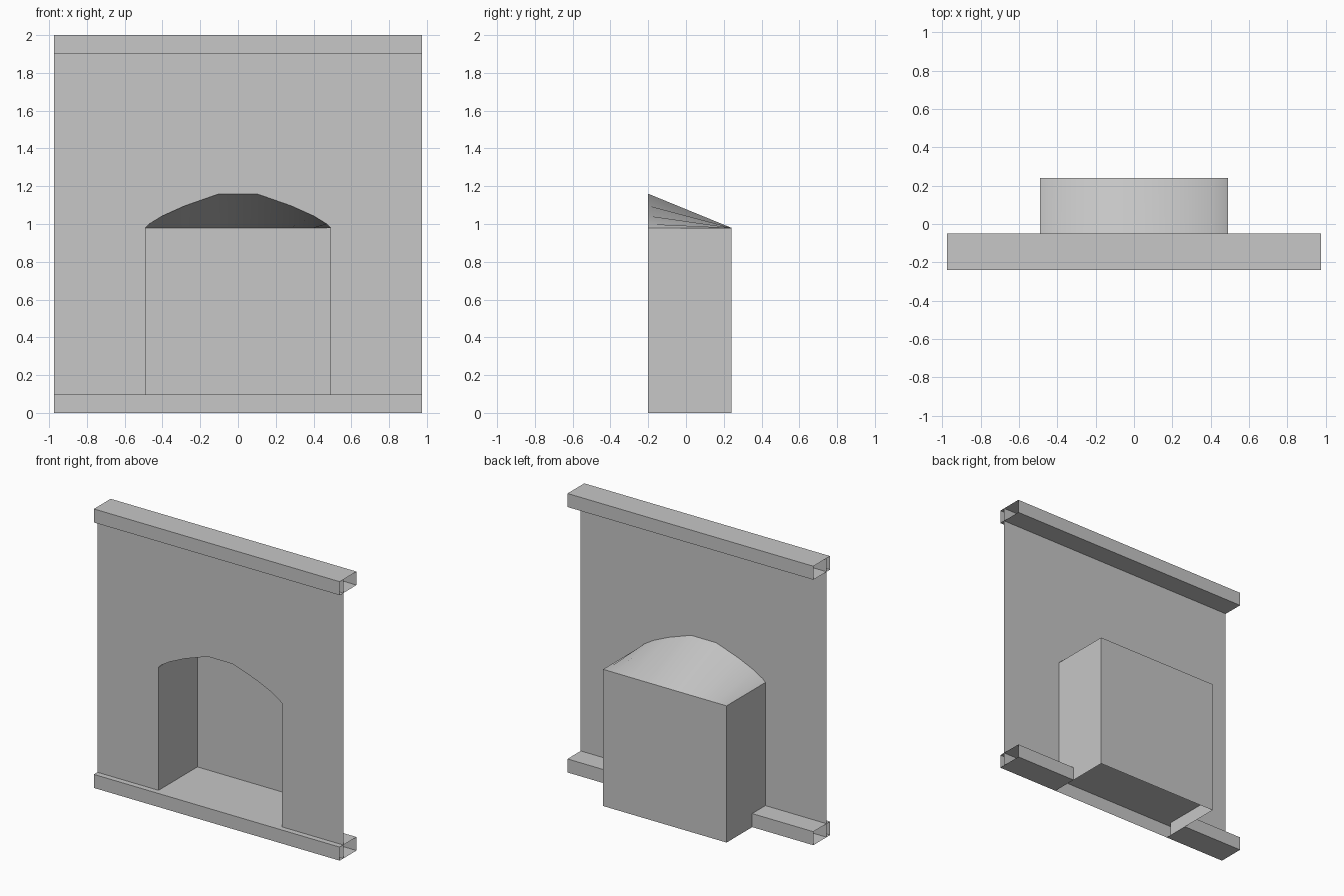
import bpy
import bmesh
import math

if "Cube" in bpy.data.objects:
    bpy.data.objects.remove(bpy.data.objects["Cube"])

grey = bpy.data.materials.new("plain_grey")
grey.use_nodes = True
GREY = (0.57, 0.57, 0.57, 1)
grey.diffuse_color = GREY
grey.node_tree.nodes["Principled BSDF"].inputs["Base Color"].default_value = GREY

HALF, HEIGHT, RAIL = 0.975, 2.0, 0.097        # panel half width, height, rail height
FRONT, WALL, RAIL_BACK, BACK = -0.24, -0.2, -0.05, 0.24
NICHE, SPRING = 0.49, 0.98                    # niche half width, arch springing height


def sheet(name, polygons, smooth=False):
    """Make one thin-surface part from a list of polygons."""
    bm = bmesh.new()
    for points in polygons:
        bm.faces.new([bm.verts.new(p) for p in points])
    bmesh.ops.remove_doubles(bm, verts=bm.verts, dist=0.0005)
    mesh = bpy.data.meshes.new(name)
    bm.to_mesh(mesh)
    bm.free()
    mesh.materials.append(grey)
    obj = bpy.data.objects.new(name, mesh)
    bpy.context.collection.objects.link(obj)
    if smooth:
        bpy.ops.object.select_all(action='DESELECT')
        obj.select_set(True)
        bpy.context.view_layer.objects.active = obj
        bpy.ops.object.shade_smooth_by_angle(angle=math.radians(30))
    return obj


def extrude_x(path, x0, x1):
    """Quads that sweep a (y, z) path from x0 to x1."""
    return [[(x0, *a), (x1, *a), (x1, *b), (x0, *b)] for a, b in zip(path, path[1:])]


# Arch outline, left half mirrored to the right
half_arch = [(-NICHE, SPRING), (-0.47, 1.0), (-0.4, 1.043), (-0.28, 1.097), (-0.1, 1.16)]
arch = half_arch + [(-x, z) for x, z in reversed(half_arch)]

# Wall panel with the arched opening
outline = [(-HALF, 0), (-NICHE, 0)] + arch + [(NICHE, 0), (HALF, 0), (HALF, HEIGHT), (-HALF, HEIGHT)]
sheet("wall_panel", [[(x, WALL, z) for x, z in outline]])

# Top rail, open at both ends
low = HEIGHT - RAIL
sheet("top_rail", extrude_x([(FRONT, low), (FRONT, HEIGHT), (RAIL_BACK, HEIGHT),
                             (RAIL_BACK, low), (FRONT, low)], -HALF, HALF))

# Bottom rail, interrupted behind its front by the niche
rest = [(FRONT, RAIL), (RAIL_BACK, RAIL), (RAIL_BACK, 0), (FRONT, 0)]
sheet("bottom_rail", extrude_x([(FRONT, 0), (FRONT, RAIL)], -HALF, HALF)
      + extrude_x(rest, -HALF, -NICHE) + extrude_x(rest, NICHE, HALF))

# Niche floor, sides and back
sheet("niche_floor", extrude_x([(FRONT, RAIL), (BACK, RAIL)], -NICHE, NICHE))
sheet("niche_back", extrude_x([(BACK, SPRING), (BACK, 0)], -NICHE, NICHE))
for side, x in (("right", -NICHE), ("left", NICHE)):
    corners = [(x, WALL, 0), (x, BACK, 0), (x, BACK, SPRING), (x, WALL, SPRING)]
    sheet(side + "_niche_side", [corners if x > 0 else corners[::-1]])

# Hood sloping from the arch down to the straight back edge
sheet("niche_hood", [[(a[0], WALL, a[1]), (b[0], WALL, b[1]), (b[0], BACK, SPRING), (a[0], BACK, SPRING)][::-1]
                     for a, b in zip(arch, arch[1:])], smooth=True)
